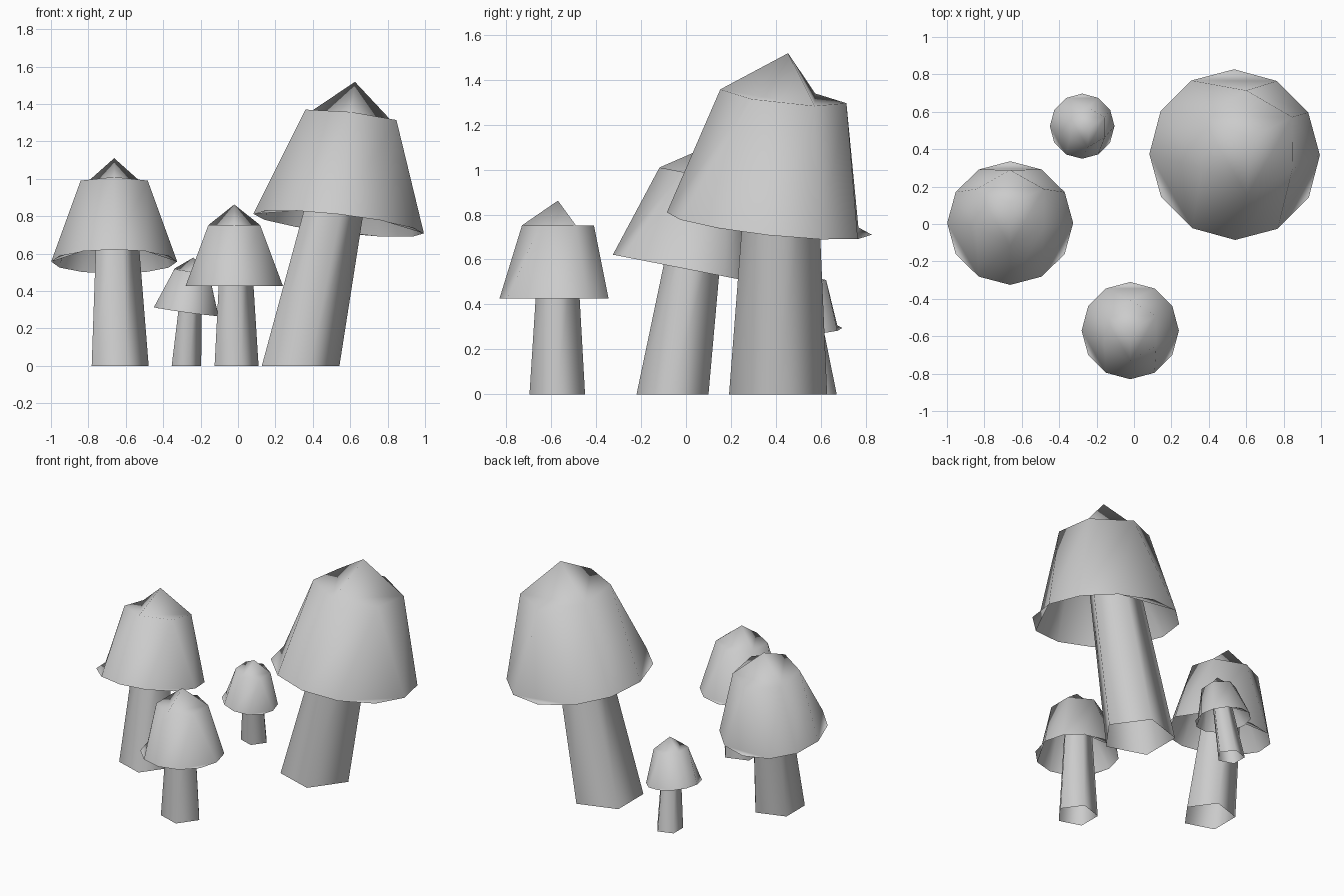
import bpy, math
from mathutils import Vector

if "Cube" in bpy.data.objects:
    bpy.data.objects.remove(bpy.data.objects["Cube"])

RIM, RING, RING_H, TIP_H = 0.26, 0.16, 0.325, 0.435   # cap proportions at size 1
FOOT, NECK = 0.13, 0.083                              # stem radii at size 1


def add_object(name, verts, faces):
    mesh = bpy.data.meshes.new(name)
    mesh.from_pydata([tuple(v) for v in verts], [], faces)
    obj = bpy.data.objects.new(name, mesh)
    bpy.context.collection.objects.link(obj)
    for poly in mesh.polygons:
        poly.use_smooth = True
    return obj


def circle(n, radius, z=0.0, start=0.0):
    return [Vector((radius * math.cos(math.radians(start + 360 * i / n)),
                    radius * math.sin(math.radians(start + 360 * i / n)), z))
            for i in range(n)]


def mushroom(name, size, centre, tilt, foot):
    axis = Vector((tilt[0], tilt[1], 1)).normalized()
    turn = Vector((0, 0, 1)).rotation_difference(axis)
    centre = Vector(centre)

    # hollow cap: tip, six-sided ring, twelve-sided rim
    local = [Vector((0, 0, TIP_H))] + circle(6, RING, RING_H, 30) + circle(12, RIM)
    verts = [centre + turn @ (v * size) for v in local]
    ring = lambda deg: 1 + ((deg - 30) // 60) % 6
    rim = lambda deg: 7 + (deg // 30) % 12
    faces = []
    for a in (90, 210, 330):
        # folded tip and folded rim flap
        faces += [(0, ring(a - 60), ring(a + 60)),
                  (ring(a - 60), ring(a), ring(a + 60)),
                  (rim(a - 30), rim(a + 30), ring(a)),
                  (rim(a - 30), rim(a), rim(a + 30))]
        # side walls
        faces += [(rim(a - 60), rim(a - 30), ring(a), ring(a - 60)),
                  (rim(a + 30), rim(a + 60), ring(a + 60), ring(a))]
    add_object(name + "_cap", verts, faces)

    # open five-sided leaning stem, ending inside the cap
    top = centre + axis * RING_H * size * 0.97
    base = Vector((foot[0], foot[1], 0))
    verts = [base + v for v in circle(5, FOOT * size)]
    verts += [top + v for v in circle(5, NECK * size)]
    faces = [(i, (i + 1) % 5, 5 + (i + 1) % 5, 5 + i) for i in range(5)]
    add_object(name + "_stem", verts, faces)


mushroom("large_mushroom", 1.765, (0.538, 0.371, 0.76), (0.115, 0.11), (0.313, 0.41))
mushroom("left_mushroom", 1.295, (-0.662, 0.005, 0.557), (0, 0.195), (-0.646, -0.06))
mushroom("front_mushroom", 1.0, (-0.02, -0.57, 0.427), (0, 0), (-0.02, -0.573))
mushroom("small_mushroom", 0.67, (-0.277, 0.523, 0.29), (0.135, -0.03), (-0.284, 0.588))
